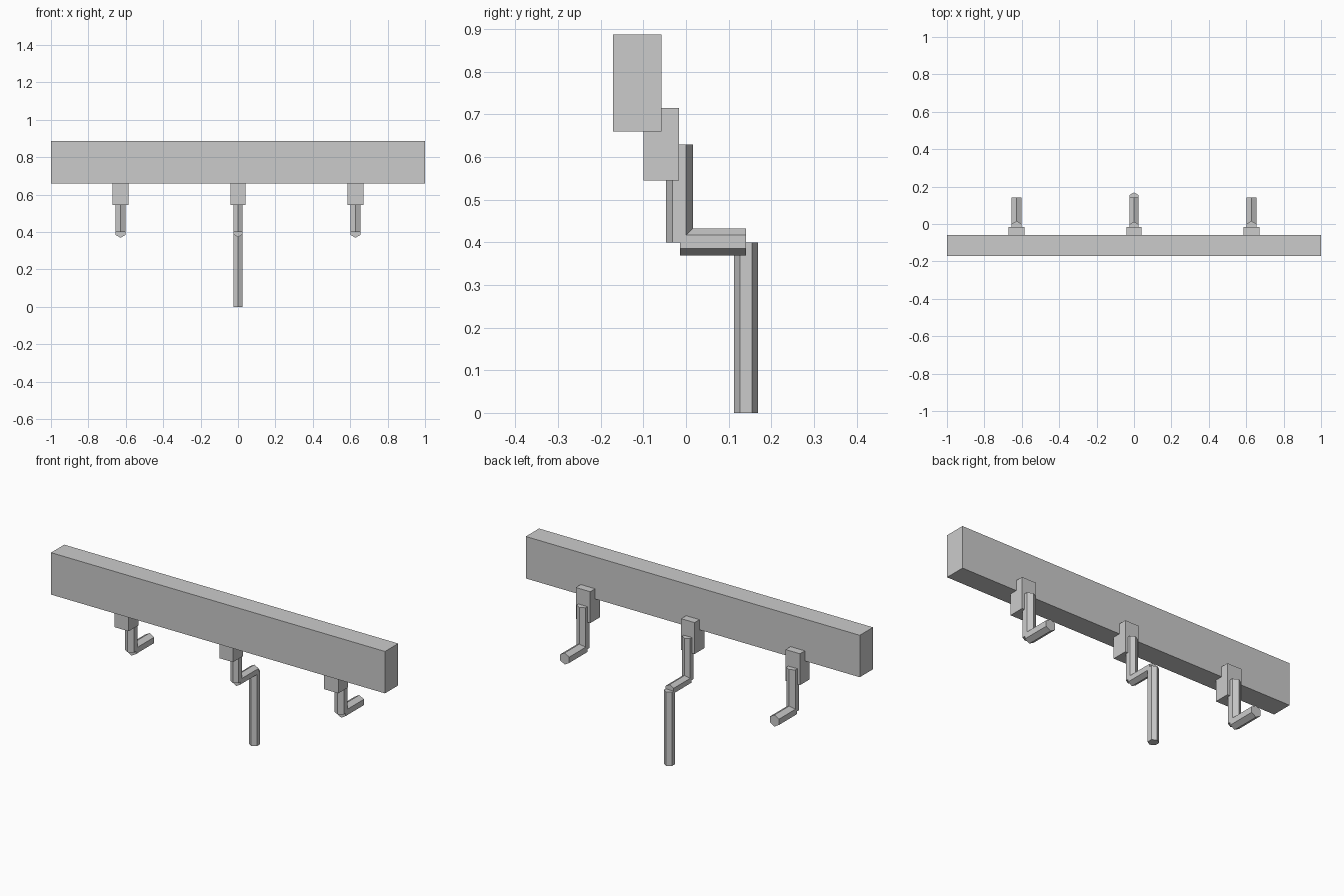
import bpy, math
from mathutils import Vector

if "Cube" in bpy.data.objects:
    bpy.data.objects.remove(bpy.data.objects["Cube"])

grey = bpy.data.materials.new("light grey")
grey.diffuse_color = (0.6, 0.6, 0.6, 1)
grey.use_nodes = True
grey.node_tree.nodes["Principled BSDF"].inputs["Base Color"].default_value = grey.diffuse_color


def finish(name):
    ob = bpy.context.object
    ob.name = name
    ob.data.materials.append(grey)
    return ob


def box(name, lo, hi):
    lo, hi = Vector(lo), Vector(hi)
    bpy.ops.mesh.primitive_cube_add(size=1, location=(lo + hi) / 2)
    ob = finish(name)
    ob.scale = hi - lo
    bpy.ops.object.transform_apply(location=False, rotation=False, scale=True)


def hex_rod(name, start, end, radius):
    # six-sided rod whose ridges lie in the y-z plane
    start, end = Vector(start), Vector(end)
    along_y = abs(end.y - start.y) > 0.01
    bpy.ops.mesh.primitive_cylinder_add(
        vertices=6, radius=radius, depth=(end - start).length,
        location=(start + end) / 2,
        rotation=(math.pi / 2 if along_y else 0, 0, 0))
    finish(name)


# long front beam
box("beam", (-1, -0.171, 0.66), (1, -0.058, 0.887))

# mounting blocks and bent hooks
for side, x, r, half in (("left", -0.628, 0.0315, 0.043),
                         ("middle", 0, 0.028, 0.04),
                         ("right", 0.628, 0.0315, 0.043)):
    box(side + "_block", (x - half, -0.10, 0.545), (x + half, -0.016, 0.715))
    hex_rod(side + "_hook_stem", (x, -0.0155, 0.40), (x, -0.0155, 0.63), r)
    hex_rod(side + "_hook_arm", (x, -0.0145, 0.401), (x, 0.141, 0.401), r)

# long handle hanging from the middle hook
hex_rod("handle", (0, 0.141, 0), (0, 0.141, 0.40), 0.028)
